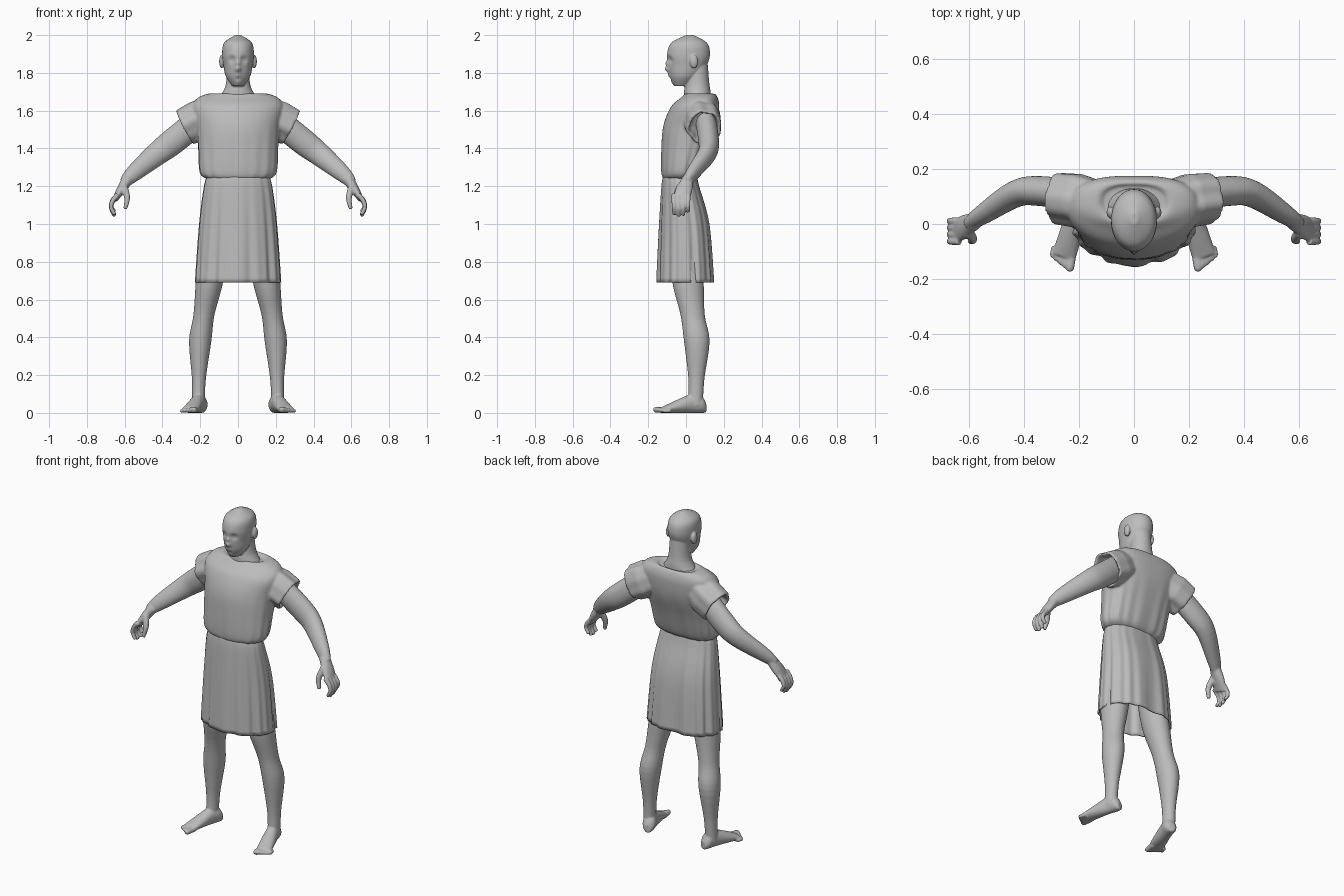
import bpy, bmesh, math
from mathutils import Matrix, Vector

UP = Vector((0, 0, 1))
BACKWARD = Vector((0, 1, 0))

default_cube = bpy.data.objects.get("Cube")
if default_cube:
    bpy.data.objects.remove(default_cube)

clay = bpy.data.materials.new("grey_clay")
clay.use_nodes = True
clay.diffuse_color = (.5, .5, .5, 1)
clay.node_tree.nodes["Principled BSDF"].inputs["Base Color"].default_value = clay.diffuse_color


def resample(rings, steps):
    """Smoothly interpolate ring tuples (x, y, z, half width, half depth)."""
    points = [Vector(ring) for ring in rings]
    points = [points[0]] + points + [points[-1]]
    smooth = []
    for before, start, end, after in zip(points, points[1:], points[2:], points[3:]):
        leave, arrive = (end - before) / 2, (after - start) / 2
        for step in range(steps):
            t = step / steps
            ease = t * t * (3 - 2 * t)
            smooth.append(start.lerp(end, ease) + leave * t * (1 - t) ** 2 - arrive * t * t * (1 - t))
    return smooth + [points[-1]]


def loft(bm, rings, sides=32, steps=5, axis=None, squareness=2, fold=None, caps=True):
    """Skin elliptical rings; axis fixes their normal, otherwise it follows the path."""
    rings = resample(rings, steps)
    centres = [Vector(ring[:3]) for ring in rings]
    last = len(rings) - 1
    loops = []
    for i, (centre, ring) in enumerate(zip(centres, rings)):
        normal = axis or centres[min(i + 1, last)] - centres[max(i - 1, 0)]
        normal = normal.normalized()
        hint = UP if abs(normal.y) > .8 else BACKWARD
        deep = (hint - normal * hint.dot(normal)).normalized()
        wide = deep.cross(normal)
        loop = []
        for side in range(sides):
            angle = math.tau * side / sides
            c, s = math.cos(angle), math.sin(angle)
            power = 2 / squareness if s > 0 else 1
            offset = (wide * math.copysign(abs(c) ** power, c) * ring[3]
                      + deep * math.copysign(abs(s) ** power, s) * ring[4])
            scale = fold(angle, centre.z) if fold else 1
            loop.append(bm.verts.new(centre + offset * scale))
        loops.append(loop)
    for low, high in zip(loops, loops[1:]):
        for k in range(sides):
            bm.faces.new((low[k - 1], low[k], high[k], high[k - 1]))
    if caps:
        bm.faces.new(loops[0])
        bm.faces.new(loops[-1])


def level(rows):
    """Turn rows (height, half width, front, back) into centred rings."""
    return [(0, (front + back) / 2, z, width, (back - front) / 2) for z, width, front, back in rows]


def finish(name, bm, voxel=None, mirror=False):
    bmesh.ops.recalc_face_normals(bm, faces=bm.faces[:])
    for face in bm.faces:
        face.smooth = True
    mesh = bpy.data.meshes.new(name)
    bm.to_mesh(mesh)
    bm.free()
    mesh.materials.append(clay)
    part = bpy.data.objects.new(name, mesh)
    bpy.context.collection.objects.link(part)
    if voxel:
        blend = part.modifiers.new("Blend", 'REMESH')
        blend.mode, blend.voxel_size, blend.use_smooth_shade = 'VOXEL', voxel, True
        soften = part.modifiers.new("Soften", 'SMOOTH')
        soften.iterations = 3
    if mirror:
        part.modifiers.new("Mirror", 'MIRROR')
    return part


# Skull and jaw
bm = bmesh.new()
loft(bm, level([(1.73, .03, -.06, .02), (1.78, .064, -.085, .07), (1.84, .077, -.094, .11),
                (1.9, .084, -.1, .127), (1.96, .073, -.077, .11), (2, .015, 0, .04)]),
     sides=96, steps=9, axis=UP)

# Face features pressed in or pulled out: x, height, size, push
features = {"eye_socket": (.032, 1.87, .016, .016), "eye": (.032, 1.87, .008, -.006),
            "nose_bridge": (0, 1.85, .014, -.014), "nose_tip": (0, 1.82, .015, -.022),
            "lips": (0, 1.785, .016, -.008), "lip_crease": (0, 1.77, .01, .006),
            "chin": (0, 1.75, .02, -.006)}
for vert in bm.verts:
    if vert.co.y < 0:
        spot = Vector((abs(vert.co.x), vert.co.z))
        for x, z, size, push in features.values():
            distance = (spot - Vector((x, z))).length / size
            vert.co.y += push * math.exp(-distance ** 2)

# Neck
loft(bm, [(0, .06, z, r, min(r, .07)) for z, r in ((1.63, .13), (1.7, .08), (1.75, .063), (1.85, .055))],
     axis=UP)

# Ears
for side in (1, -1):
    place = Matrix.LocRotScale(Vector((side * .086, .042, 1.86)), None, Vector((.014, .022, .036)))
    bmesh.ops.create_uvsphere(bm, u_segments=24, v_segments=16, radius=1, matrix=place)
finish("head", bm, voxel=.0045)

# Arm
bm = bmesh.new()
arm = [(.18, .1, 1.57, .07), (.34, .12, 1.44, .07), (.43, .11, 1.37, .062),
       (.55, .035, 1.27, .045), (.6, 0, 1.22, .03)]
loft(bm, [(x, y, z, r, r * .78) for x, y, z, r in arm])

# Palm
loft(bm, [(.58, .01, 1.24, .03, .03), (.62, -.01, 1.18, .024, .043), (.65, -.03, 1.13, .014, .042)])

# Fingers: short curled arcs
for finger, length in enumerate((.92, 1, .96, .8)):
    arc = []
    for joint in range(4):
        radius = .014 - .0015 * joint
        arc.append((.637 + .035 * math.sin(.9 * joint), .025 * finger - .064,
                    1.155 - .038 * joint * length, radius, radius))
    loft(bm, arc, sides=16)

# Thumb
thumb = [(.605, -.03, 1.2), (.587, -.055, 1.14), (.597, -.065, 1.08)]
loft(bm, [(*point, r, r) for point, r in zip(thumb, (.02, .016, .01))], sides=16)
finish("arms", bm, voxel=.005, mirror=True)

# Leg
bm = bmesh.new()
leg = [(.12, 0, .95, .08), (.15, .01, .7, .073), (.18, .035, .52, .056),
       (.2, .057, .38, .059), (.207, .055, .18, .037), (.21, .05, .04, .034)]
loft(bm, [(x, y, z, r, r * 1.15) for x, y, z, r in leg], axis=UP)

# Foot: heel to ball, sole resting on the ground
foot = [(.105, .02, .025), (.08, .037, .045), (.03, .037, .05), (-.04, .042, .036), (-.12, .044, .017)]
loft(bm, [(.22 - .3 * y, y, height, width, height) for y, width, height in foot],
     axis=Vector((.3, -1, 0)))

# Toes: from the big toe outward
for toe in range(5):
    t = toe / 4
    radius = .016 - .006 * t
    root = Vector((.225 + .065 * t, .02 * t - .1))
    tip = root + Vector((.01, .03 * t - .07))
    loft(bm, [(*root.lerp(tip, along), r, r, r)
              for along, r in ((0, radius), (.8, radius), (1, radius * .7))], sides=16)
finish("legs", bm, voxel=.0055, mirror=True)


def gathers(angle, z):
    """Cloth gathered at the waist, deeper at the back."""
    strength = max(0, min(1, (1.56 - z) * 4))
    depth = .022 if math.sin(angle) > 0 else .01
    return 1 + strength * depth * (math.cos(17 * angle) + math.sin(9 * angle + 1) / 2)


# Tunic top, bloused over the waist and closed by a wide neckline
bm = bmesh.new()
loft(bm, level([(1.235, .155, -.115, .05), (1.27, .2, -.13, .083), (1.4, .21, -.13, .125),
                (1.52, .22, -.12, .165), (1.62, .24, -.08, .176), (1.67, .21, -.025, .167),
                (1.692, .14, 0, .15), (1.678, .11, .015, .14)]),
     sides=128, axis=UP, squareness=2.7, fold=gathers)

# Cap sleeves, hollow around the arm
for side in (1, -1):
    inner, outer = Vector((side * .13, .08, 1.59)), Vector((side * .283, .097, 1.51))
    sleeve = [(*inner.lerp(outer, along), r, r * .93)
              for along, r in ((0, .085), (.5, .104), (.95, .1), (1, .096), (.97, .084), (.7, .07))]
    loft(bm, sleeve, sides=48, steps=1, axis=outer - inner,
         fold=lambda angle, z: 1 + .04 * math.cos(5 * angle + 1) + .025 * math.sin(8 * angle))
finish("tunic_top", bm, voxel=.007)


def pleats(angle, z):
    """Folds that deepen to the hem: one proud pleat in front, one crease behind."""
    strength = max(0, min(1, (1.25 - z) * 2))
    waves = math.cos(13 * angle) + math.sin(21 * angle) + math.cos(8 * angle + 2)
    middle = math.exp(-(math.cos(angle) * 9) ** 2)
    return 1 + (.3 + .7 * strength) * .016 * waves - strength * .07 * middle * math.sin(angle)


# Skirt: open pleated cloth
bm = bmesh.new()
loft(bm, level([(.69, .226, -.15, .15), (1, .205, -.14, .125), (1.2, .18, -.13, .07), (1.265, .16, -.12, .055)]),
     sides=192, steps=8, axis=UP, squareness=2.4, fold=pleats, caps=False)
cloth = finish("skirt", bm).modifiers.new("Cloth", 'SOLIDIFY')
cloth.thickness = .006
